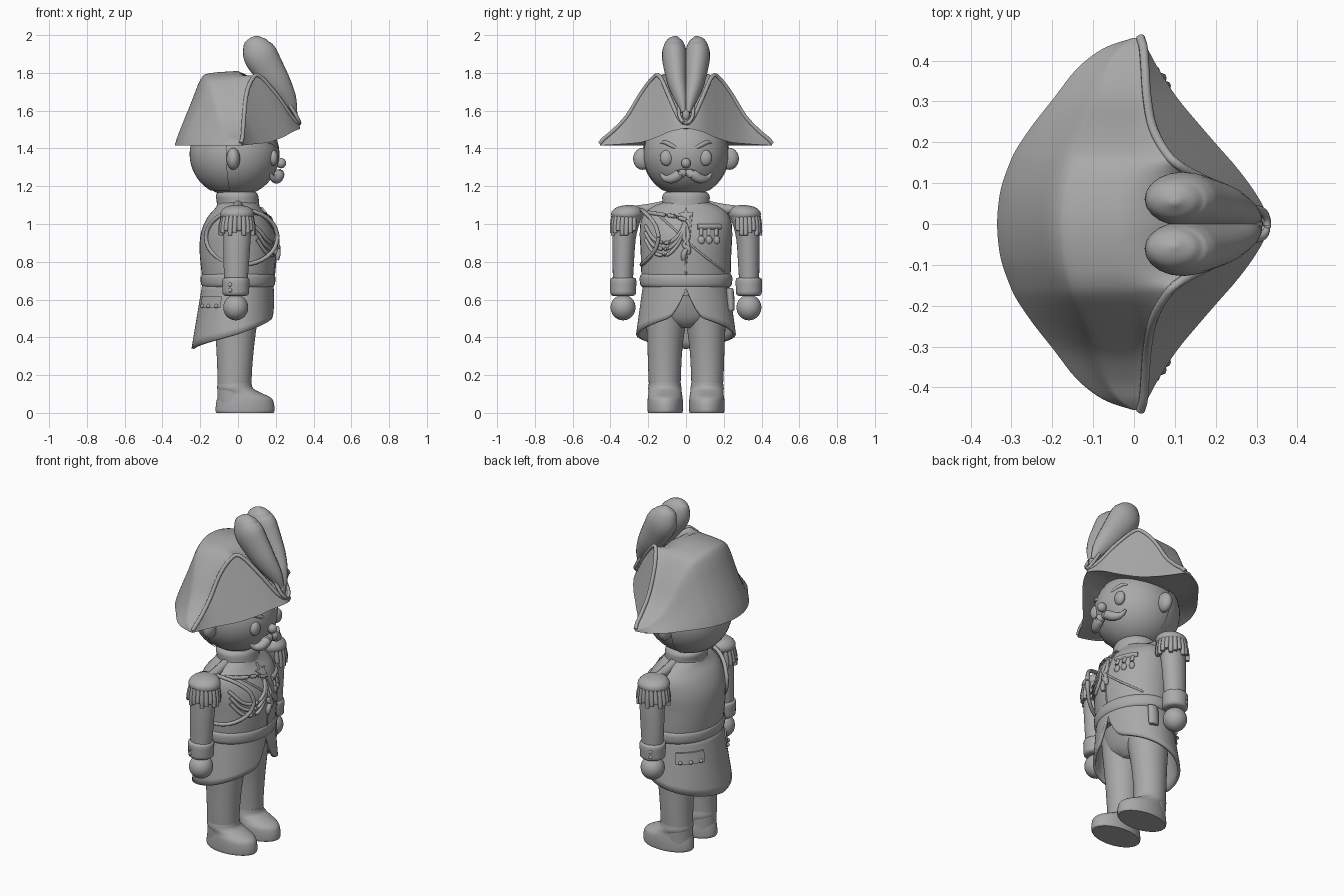
import bpy, bmesh, math
from mathutils import Vector
from math import sin, cos, pi, sqrt

grey = bpy.data.materials.new("plain_grey")
grey.diffuse_color = (0.4, 0.4, 0.4, 1)


def make(name, verts, faces, angle=50):
    me = bpy.data.meshes.new(name)
    me.from_pydata([tuple(v) for v in verts], [], faces)
    bm = bmesh.new()
    bm.from_mesh(me)
    bmesh.ops.remove_doubles(bm, verts=bm.verts, dist=1e-5)
    bmesh.ops.recalc_face_normals(bm, faces=bm.faces)
    bm.to_mesh(me)
    bm.free()
    me.materials.append(grey)
    ob = bpy.data.objects.new(name, me)
    bpy.context.collection.objects.link(ob)
    bpy.ops.object.select_all(action='DESELECT')
    ob.select_set(True)
    bpy.context.view_layer.objects.active = ob
    bpy.ops.object.shade_smooth_by_angle(angle=math.radians(angle))
    return ob


def spline(rows, n=5):
    """Catmull-Rom resampling of rows of numbers."""
    out = []
    for i in range(len(rows) - 1):
        p = [rows[max(0, min(len(rows) - 1, i + k))] for k in (-1, 0, 1, 2)]
        for s in range(n):
            t = s / n
            out.append([0.5 * (2*b + (c - a)*t + (2*a - 5*b + 4*c - d)*t*t + (3*b - a - 3*c + d)*t**3)
                        for a, b, c, d in zip(*p)])
    return out + [list(rows[-1])]


def skin(name, rings, closed=True, caps=True, angle=50):
    n = len(rings[0])
    faces = [(i*n + j, i*n + (j+1) % n, (i+1)*n + (j+1) % n, (i+1)*n + j)
             for i in range(len(rings) - 1) for j in range(n if closed else n - 1)]
    if caps:
        faces += [tuple(range(n)), tuple(range((len(rings) - 1)*n, len(rings)*n))]
    return make(name, [v for r in rings for v in r], faces, angle)


def loft(name, rows, seg=40, smooth=4, angle=50):
    """Rows of z, centre x, centre y, radius x, radius y."""
    rows = spline(rows, smooth) if smooth else rows
    return skin(name, [[(cx + rx*cos(2*pi*j/seg), cy + ry*sin(2*pi*j/seg), z) for j in range(seg)]
                       for z, cx, cy, rx, ry in rows], angle=angle)


def tube(name, pts, seg=10, n=5, flat=1):
    """Rows of x, y, z, radius; flat squeezes the section in y."""
    P = spline(pts, n)
    rings = []
    for i, p in enumerate(P):
        c = Vector(p[:3])
        t = (Vector(P[min(i+1, len(P)-1)][:3]) - Vector(P[max(i-1, 0)][:3])).normalized()
        u = Vector((0, 1, 0)) if abs(t.y) < 0.9 else Vector((1, 0, 0))
        u = (u - t*u.dot(t)).normalized()
        w = t.cross(u)
        rings.append([c + p[3]*(flat*u*cos(2*pi*j/seg) + w*sin(2*pi*j/seg)) for j in range(seg)])
    return skin(name, rings)


def ball(name, c, r, seg=32):
    rings = [[(c[0] + r[0]*sin(a)*cos(2*pi*j/seg), c[1] + r[1]*sin(a)*sin(2*pi*j/seg), c[2] + r[2]*cos(a))
              for j in range(seg)] for a in [0.001 + (pi - 0.002)*i/20 for i in range(21)]]
    return skin(name, rings)


# Torso with shoulders and collar
TORSO = [(.62, 0, 0, .175, .215), (.72, 0, 0, .19, .235), (.85, 0, 0, .203, .24), (.95, 0, 0, .197, .245),
         (1.03, 0, 0, .165, .235), (1.085, 0, 0, .12, .19), (1.115, 0, 0, .105, .12)]
loft("coat_body", TORSO)
loft("collar", [(1.06, 0, 0, .115, .13), (1.11, 0, 0, .112, .125), (1.15, -.005, 0, .112, .125), (1.17, -.005, 0, .1, .11)])
loft("belt", [(.66, 0, 0, .18, .222), (.675, 0, 0, .193, .24), (.7, 0, 0, .198, .245), (.725, 0, 0, .196, .243), (.74, 0, 0, .186, .23)])


def chest(y, z, off=0.006):
    """Point on the front of the coat."""
    for a, b in zip(TORSO, TORSO[1:]):
        if a[0] <= z <= b[0]:
            t = (z - a[0])/(b[0] - a[0])
            rx, ry = a[3] + t*(b[3] - a[3]), a[4] + t*(b[4] - a[4])
            return rx*sqrt(max(0, 1 - (y/ry)**2)) + off
    return .115 + off


def on_chest(name, yz, r, off=0.006):
    return tube(name, [(chest(y, z, off), y, z, r) for y, z in spline(yz, 3)], 8, 2)


# Coat skirt, cut away at the front and longer at the back
rows = []
for k in range(9):
    t = k/8
    ring = []
    for j in range(61):
        a = -pi + 2*pi*j/60                     # 0 is the back
        f = abs(a)/pi
        hem = .34 + .17*min(1, f/.92)**1.3
        if f > .88:
            hem += (.66 - hem)*((f - .88)/.12)**1.6
        z = .69 + (hem - .69)*t
        s = (.69 - z)/.3
        rx = .18 + (.05*s if cos(a) > 0 else .012*s)
        ring.append((-rx*cos(a), (.218 + .042*min(s, 1))*sin(a), z))
    rows.append(ring)
skirt = skin("coat_skirt", rows, closed=False, caps=False)
m = skirt.modifiers.new("cloth", 'SOLIDIFY')
m.thickness, m.offset = .016, 0

# Pocket flaps on the back of the skirt
for s in (-1, 1):
    ring = []
    for d in (0, .014):
        for z in (.555, .62):
            ring.append([(-(.194 + d + (.62 - z)*.17)*cos(a), s*(.232 + d + (.62 - z)*.14)*sin(a), z)
                         for a in [.42 + .09*i for i in range(9)]])
    skin("pocket_flap", [ring[0], ring[1], ring[3], ring[2], ring[0]], closed=False, caps=False, angle=30)
    for a in (.52, .77, 1.02):
        ball("pocket_button", (-.218*cos(a), s*.255*sin(a), .565), (.011,)*3, 10)
# Small strap end hanging at the left hip
loft("hip_tab", [(.54, .06, .238, .028, .014), (.56, .06, .238, .032, .02), (.65, .06, .232, .032, .02), (.66, .06, .225, .028, .014)], 12)

loft("trouser_seat", [(.45, -.01, 0, .07, .05), (.475, -.01, 0, .1, .12), (.51, -.005, 0, .118, .18), (.57, 0, 0, .135, .2), (.67, 0, 0, .16, .21)])

for s in (-1, 1):
    # Legs and boots
    loft("leg", [(.04, -.02, s*.11, .09, .08), (.2, -.018, s*.113, .091, .086), (.35, -.015, s*.111, .1, .093),
                 (.5, -.01, s*.104, .115, .106), (.6, 0, s*.1, .12, .105)])
    loft("boot_foot", [(0, .037, s*.11, .15, .09), (.012, .037, s*.11, .156, .093), (.05, .037, s*.11, .153, .094), (.08, .033, s*.11, .142, .092),
                       (.105, .012, s*.11, .113, .088), (.13, -.015, s*.112, .095, .088), (.16, -.018, s*.112, .09, .084)])
    # Arms, cuffs and hands
    loft("arm", [(.64, -.01, s*.335, .056, .05), (.75, -.01, s*.333, .065, .055), (.92, -.005, s*.328, .072, .062),
                 (1.02, 0, s*.31, .075, .07), (1.06, 0, s*.28, .05, .06)])
    loft("cuff", [(.62, -.012, s*.333, .055, .055), (.63, -.012, s*.333, .07, .067), (.66, -.012, s*.333, .071, .069),
                  (.7, -.012, s*.333, .073, .07), (.714, -.012, s*.333, .066, .064), (.716, -.012, s*.333, .05, .05)], smooth=2)
    for z in (.65, .68):
        ball("cuff_button", (-.04, s*.394, z), (.012, .008, .012), 10)
    ball("hand", (-.012, s*.333, .558), (.066, .066, .068))
    # Epaulettes with fringe
    loft("epaulette_pad", [(1.035, -.004, s*.312, .085, .078), (1.05, -.004, s*.312, .09, .084), (1.07, -.004, s*.31, .084, .08),
                           (1.09, -.004, s*.305, .062, .058), (1.1, -.004, s*.3, .02, .02)])
    tube("shoulder_strap", [(0, s*.11, 1.1, .026), (0, s*.18, 1.083, .028), (0, s*.25, 1.075, .026), (0, s*.31, 1.075, .02)])
    for i in range(22):
        a = 2*pi*i/22
        if s*sin(a) < -.75:
            continue
        c, d = cos(a), sin(a)
        low = .94 + .012*(i % 3)
        tube("fringe_strand", [(.074*c - .004, s*.314 + .07*d, 1.045, .012), (.084*c - .005, s*.316 + .074*d, .99, .014),
                               (.089*c - .006, s*.317 + .076*d, low, .011)], 8, 2)
    # Ears, eyes and eyebrows
    ball("ear", (-.025, s*.23, 1.345), (.036, .05, .058))
    ball("eye", (.187, s*.103, 1.35), (.025, .035, .042))
    tube("eyebrow", [(.205, s*.035, 1.395, .006), (.2, s*.07, 1.412, .011), (.178, s*.11, 1.432, .011), (.16, s*.135, 1.43, .005)])
    # Moustache halves
    tube("moustache", [(.215, 0, 1.275, .016), (.218, s*.035, 1.262, .028), (.207, s*.075, 1.24, .026),
                       (.185, s*.11, 1.242, .017), (.172, s*.135, 1.268, .006)])

# Head, nose and hair
ball("head", (-.015, 0, 1.37), (.235, .225, .225), 48)
ball("nose", (.228, 0, 1.322), (.027, .025, .027))
hair = [[(-.02 - .236*cos(b)*cos(a), .233*cos(b)*sin(a), 1.37 + .228*sin(b))
         for a in [-1.4 + 2.8*i/24 for i in range(25)]] for b in [-1.0 + 1.5*i/14 for i in range(15)]]
skin("hair", hair, closed=False, caps=False)

# Hat: stations of y, back x, top z, crest x, crest z, lower front x, lower front z
half = [(0, -.335, 1.81, .322, 1.535, .33, 1.505), (.04, -.333, 1.808, .285, 1.57, .318, 1.5),
        (.09, -.325, 1.80, .21, 1.68, .288, 1.487), (.14, -.308, 1.785, .115, 1.785, .25, 1.465),
        (.18, -.29, 1.755, .075, 1.77, .215, 1.45), (.24, -.25, 1.67, .045, 1.69, .163, 1.432),
        (.31, -.195, 1.555, .032, 1.575, .105, 1.425), (.38, -.14, 1.485, .027, 1.5, .06, 1.42),
        (.43, -.075, 1.45, .023, 1.458, .033, 1.417), (.456, 0, 1.425, .016, 1.43, .02, 1.415)]
full = [(-r[0],) + r[1:] for r in half[:0:-1]] + half
stations = spline(full, 4)
BACK = spline([(0, 0), (.06, .16), (.27, .6), (.41, .89), (.55, .97), (1, 1)], 3)
sections = []
for y, xb, zt, xc, zc, xf, zf in stations:
    xm = min(0, xc)
    rnd = .12*min(1, (y/.25)**2)                # rounds the crown in plan
    sec = [(xb + (xm - xb)*(t + rnd*h*(1 - t)), y, 1.415 + (zt - 1.415)*h) for t, h in BACK]
    sec += [(xm + (xc - xm)*t, y, zt + (zc - zt)*t**1.5) for t in (.3, .6, .8, 1)]
    sec += [(xc + (xf - xc)*t, y, zc + (zf - zc)*t) for t in (.33, .67, 1)]
    lift = .02*max(0, 1 - (y/.456)**2)          # hollow underside
    sec += [(xf + (xb - xf)*t, y, zf + (1.415 - zf)*t + lift) for t in (.1, .3, .5, .7, .9)]
    sections.append(sec)
skin("hat", sections, angle=50)
tube("hat_trim", [(r[3], r[0], r[4] - .003, .011) for r in full], 10, 4)
tube("hat_loop", [(.25, -.04, 1.67, .009), (.31, -.034, 1.57, .01), (.326, 0, 1.535, .01),
                  (.31, .034, 1.57, .01), (.25, .04, 1.67, .009)], 8)
ball("hat_button", (.3, 0, 1.58), (.015, .02, .03), 14)

# Plume with two lobes
for s in (-1, 1):
    tube("plume_lobe", [(.3, s*.012, 1.59, .015), (.265, s*.026, 1.66, .046), (.215, s*.045, 1.74, .068),
                        (.162, s*.055, 1.82, .083), (.12, s*.061, 1.89, .09), (.103, s*.06, 1.94, .078),
                        (.1, s*.056, 1.975, .052), (.1, s*.052, 1.995, .008)], 20, flat=.74)

# Braided cords on the right breast and around the right arm
for d in (0, .035, .07):
    on_chest("chest_cord", [(-.215, .99 - d), (-.17, .92 - d), (-.1, .9 - d*.9), (-.04, .94 - d*.6), (-.005, 1.01 - d*.3)], .01)
on_chest("shoulder_cord", [(-.2, 1.06), (-.13, 1.05), (-.06, 1.04), (0, 1.02)], .011)
tube("arm_cord", [(.02 + .19*cos(a), -.235 + .09*abs(cos(a))**2, .93 + .145*sin(a), .011)
                  for a in [2*pi*i/16 for i in range(17)]], 8, 2)
# Coat edge lines
on_chest("sash_edge", [(-.16, 1.06), (-.06, .97), (.06, .86), (.2, .75)], .006, 0)
on_chest("coat_edge", [(.03, 1.06), (.02, .95), (0, .8), (0, .73)], .005, 0)

# Star, hanging tassels and medals
star = []
for off in (-.008, .012):
    ring = []
    for i in range(10):
        r = .045 if i % 2 == 0 else .019
        y, z = r*sin(pi*i/5), 1.045 + r*cos(pi*i/5)
        ring.append((chest(y, min(z, 1.11), off), y, z))
    star.append(ring)
skin("star", star, angle=20)
for y, z in ((-.012, .81), (.012, .84)):
    tube("tassel", [(chest(0, 1.0), 0, 1.0, .008), (.206, y, .93, .012), (.21, -y, .89, .011), (.211, y, z + .03, .015), (.207, y, z, .01)], 10, 3)
on_chest("medal_bar", [(.06, .985), (.12, .985), (.18, .985)], .016, 0)
for y in (.08, .12, .16):
    on_chest("medal_ribbon", [(y, .98), (y, .94)], .011, 0)
    ball("medal", (chest(y, .915, 0), y, .915), (.012, .02, .022), 12)
